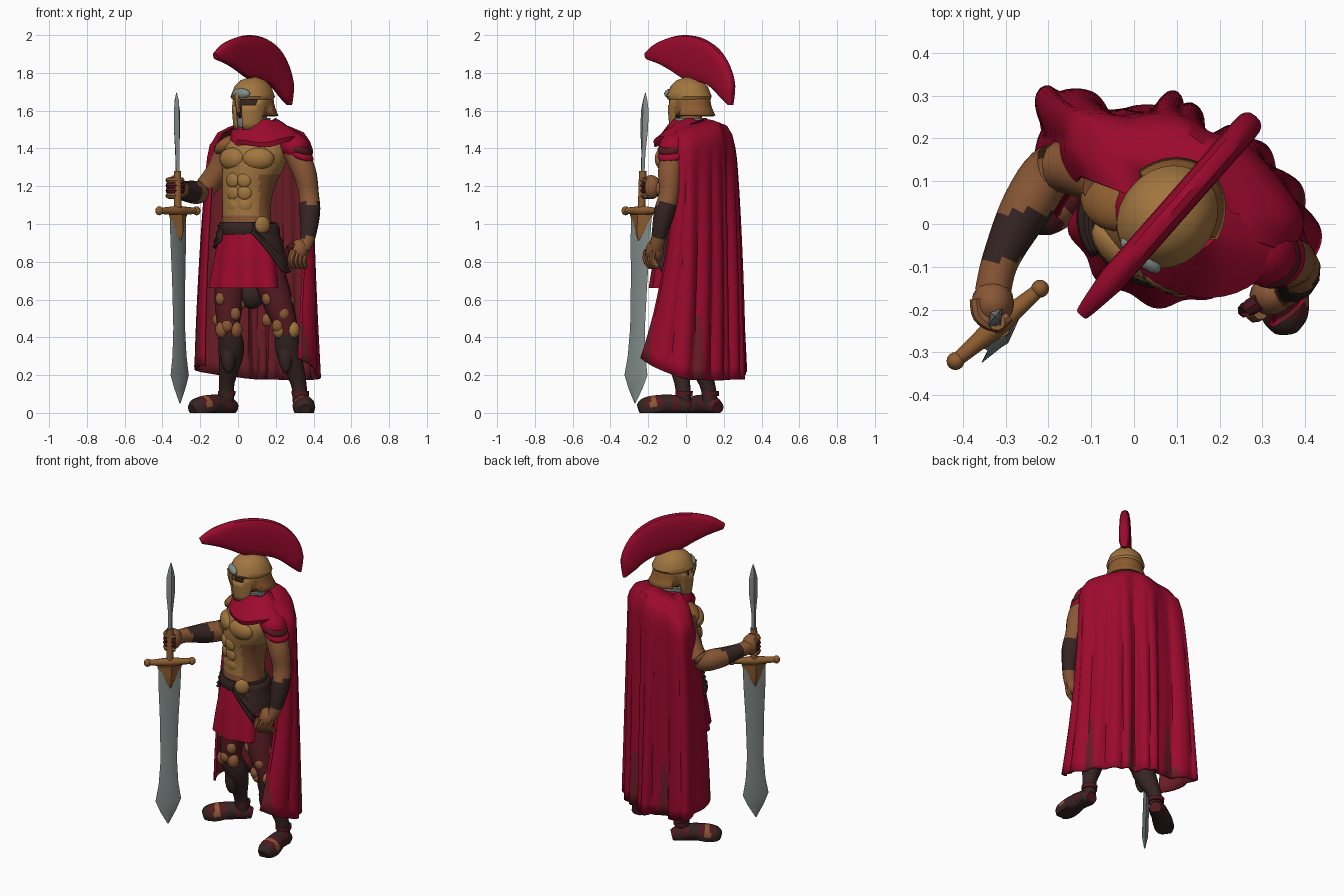
import bpy, bmesh
from math import sin, cos, pi, radians, atan2, copysign
from mathutils import Vector as V, Matrix

if "Cube" in bpy.data.objects:
    bpy.data.objects.remove(bpy.data.objects["Cube"])

def material(name, *rgb):
    m = bpy.data.materials.new(name)
    m.use_nodes = True
    m.diffuse_color = m.node_tree.nodes["Principled BSDF"].inputs["Base Color"].default_value = (*rgb, 1)
    return m

CRIMSON = material("crimson cloth", .33, .003, .026)
LINING = material("lining red", .15, .012, .02)
MAROON = material("maroon", .085, .01, .014)
GOLD = material("old gold", .36, .18, .05)
SKIN = material("tan skin", .25, .095, .035)
LEATHER = material("dark leather", .035, .018, .016)
STEEL = material("steel", .23, .27, .26)
BRONZE = material("bronze", .27, .11, .03)

def finish(name, bm, mats, rule=None):
    me = bpy.data.meshes.new(name)
    bm.to_mesh(me)
    for m in mats:
        me.materials.append(m)
    for p in me.polygons:
        p.material_index = rule(p.center) if rule else 0
    ob = bpy.data.objects.new(name, me)
    bpy.context.collection.objects.link(ob)
    return ob

def spline(pts, n):
    """Catmull-Rom curve through points of any dimension."""
    p = [V(q) for q in (pts[0], *pts, pts[-1])]
    return [b + (c - a) * (t / 2) + (a * 2 - b * 5 + c * 4 - d) * (t * t / 2) + (b * 3 - a - c * 3 + d) * (t ** 3 / 2)
            for a, b, c, d in zip(p, p[1:], p[2:], p[3:]) for t in (k / n for k in range(n))] + [p[-1]]

def around(n):
    return [k * 2 * pi / n for k in range(n)]

def loft(name, rows, *mats, closed=True, caps=True, rule=None, recalc=True):
    bm = bmesh.new()
    vs = [[bm.verts.new(p) for p in r] for r in rows]
    n = len(rows[0])
    for a, b in zip(vs, vs[1:]):
        for i in range(n if closed else n - 1):
            bm.faces.new((a[i], a[(i + 1) % n], b[(i + 1) % n], b[i]))
    if closed and caps:
        bm.faces.new(vs[0])
        bm.faces.new(vs[-1])
    if recalc:
        bmesh.ops.recalc_face_normals(bm, faces=bm.faces)
    return finish(name, bm, mats, rule)

def tube(name, stations, *mats, n=12, sub=4, rule=None):
    """Round limb through (x, y, z, radius) stations, never below the floor."""
    st, rows = spline(stations, sub), []
    for i, s in enumerate(st):
        t = (st[min(i + 1, len(st) - 1)].xyz - st[max(i - 1, 0)].xyz).normalized()
        side = t.cross(V((.31, .95, 0)) if abs(t.z) > .7 else V((0, 0, 1))).normalized()
        ring = [s.xyz + (side * cos(a) + side.cross(t) * sin(a)) * s.w for a in around(n)]
        rows.append([V((p.x, p.y, max(p.z, 0))) for p in ring])
    return loft(name, rows, *mats, rule=rule)

def ball(name, loc, size, mat, turn=0, tilt=0):
    bm = bmesh.new()
    bmesh.ops.create_uvsphere(bm, u_segments=16, v_segments=10, radius=1)
    bm.transform(Matrix.Translation(loc) @ Matrix.Rotation(radians(turn), 4, 'Z')
                 @ Matrix.Rotation(radians(tilt), 4, 'Y') @ Matrix.Diagonal((*size, 1)))
    finish(name, bm, [mat])

# body frame: BX runs to the figure's left, BY to its back
BX, BY, TURN = V((.91, -.41, 0)), V((.41, .91, 0)), -24

def oval(cx, cy, z, rx, ry, n=48, wave=0):
    return [V((cx, cy, z)) + (BX * rx * cos(a) + BY * ry * sin(a)) * (1 + wave * sin(a * 9)) for a in around(n)]

# torso armour
torso = spline([(.05, -.01, .95, .14, .12), (.045, -.005, 1.08, .13, .118), (.055, 0, 1.2, .144, .126),
                (.085, 0, 1.32, .172, .142), (.092, .01, 1.41, .17, .13), (.09, .025, 1.5, .11, .09)], 4)
loft("torso", [oval(*r) for r in torso], GOLD, SKIN,
     rule=lambda c: int(c.z < 1.03 or c.z < 1.25 and abs((c - V((.05, 0, c.z))).dot(BX)) > .105))
for s, side in ((-1, "right"), (1, "left")):
    ball(side + "_chest_plate", V((.08, 0, 1.345)) + BX * s * .075 - BY * .098, (.086, .046, .06), GOLD, TURN + s * 18)
    for k in range(3):
        at = V((.048, -.005, 1.1 + k * .066)) + BX * s * .034 - BY * (.101 + k * .005)
        ball(side + "_abdomen_plate", at, (.04, .018, .04), GOLD, TURN + s * 14)
tube("neck", [(.09, .02, 1.42, .07), (.09, .02, 1.6, .065)], SKIN)

# belt, pleated skirt and draped sash
loft("belt", [oval(.05, -.01, z, r, r * .86) for z, r in ((.945, .152), (.96, .16), (.99, .16), (1.01, .148))], LEATHER)
ball("belt_buckle", (.13, -.145, .995), (.044, .022, .046), GOLD, 25)
loft("skirt", [oval(.055, -.01, z, r, r * .84, 90, w) for z, r, w in
               ((.99, .145, 0), (.9, .167, .02), (.78, .19, .035), (.66, .208, .05))], CRIMSON)
sash = []
for j in range(9):
    row = []
    for k in range(43):
        a = radians(-62 + k * 7)
        lift = max(0, cos(a - .12)) ** .6 * min(1, .1 + k / 8) if k < 24 else 0
        drop = (.03 + .23 * lift + .1 * max(0, -cos(a))) * j / 8
        r = .159 + .27 * drop + .006 * sin(j * 2.4)
        row.append(V((.055, -.01, 1.005 - drop)) + BX * r * cos(a) + BY * r * .86 * sin(a))
    sash.append(row)
loft("hip_sash", sash, LEATHER, closed=False).modifiers.new("thickness", 'SOLIDIFY').thickness = .014
ball("under_skirt", (.075, .01, .63), (.07, .06, .08), LEATHER)

# legs with knee guards and thigh patches, then banded sandals
legs = {"left": [(.13, -.02, .85, .085), (.2, -.06, .62, .083), (.253, -.08, .46, .062), (.268, -.05, .33, .067),
                 (.32, -.02, .16, .042), (.33, -.01, .05, .04)],
        "right": [(-.02, .02, .85, .085), (-.045, .02, .62, .08), (-.05, 0, .46, .06), (-.035, .04, .33, .068),
                  (-.06, .11, .16, .042), (-.06, .13, .05, .04)]}
feet = {"left": ((.335, .02), (.355, -.25)), "right": ((-.02, .17), (-.245, .0))}
for side, path in legs.items():
    tube(side + "_leg", path, LEATHER, MAROON, rule=lambda c: int(c.z > .42), n=16)
    knee, thigh = V(path[2][:3]), V(path[1][:3])
    for dx in (-.035, .038):
        ball(side + "_knee_guard", knee + V((dx, -.03, -.02)), (.036, .034, .045), GOLD if side == "left" else SKIN)
    for dx, dy, z in ((-.045, -.05, -.01), (.03, -.06, -.06), (-.01, -.058, -.1), (.065, -.01, -.02), (-.06, .02, -.08)):
        ball(side + "_thigh_patch", thigh + V((dx, dy, z)) + (knee - thigh) * (-z / .16) * .6, (.031, .027, .036), SKIN)
    ball(side + "_shin_plate", V(path[3][:3]) + V((-.015, -.035, -.02)), (.04, .036, .1), LEATHER)
    heel, toe = (V((*p, 0)) for p in feet[side])
    steps = [(0, .025, .035), (.15, .035, .05), (.4, .045, .052), (.7, .032, .06), (.9, .024, .052), (1, .016, .03)]
    along = (toe - heel) / (toe - heel).length_squared
    tube(side + "_sandal", [(*heel.lerp(toe, t).xy, z, r) for t, z, r in steps], LEATHER, MAROON, SKIN, sub=5,
         rule=lambda c: 0 if c.z < .025 else (1, 0, 1, 0, 0, 1, 2, 1, 0)[max(0, min(8, int((c - heel).dot(along) * 9)))])
    tube(side + "_ankle_strap", [(*path[5][:2], .09, .046), (*path[5][:2], .115, .047)], MAROON)

# left arm hanging beside the body
tube("left_arm", [(.29, -.06, 1.41, .068), (.35, -.085, 1.28, .064), (.375, -.09, 1.16, .054), (.38, -.115, 1.06, .056),
                  (.37, -.145, .93, .04), (.345, -.16, .87, .038)], SKIN, LEATHER, rule=lambda c: int(.93 < c.z < 1.11))
ball("left_palm", (.322, -.165, .86), (.052, .048, .062), SKIN, 20, 15)
for x, y in ((.28 + k * .022, -.205 + k * .012) for k in range(4)):
    tube("left_finger", [(x + .015, y, .86, .019), (x, y - .006, .81, .019), (x + .012, y + .02, .77, .014)], SKIN, n=8)
tube("left_thumb", [(.295, -.18, .89, .02), (.262, -.2, .86, .019), (.258, -.2, .825, .013)], MAROON, n=8)
ball("left_shoulder_cloth", (.3, -.065, 1.41), (.085, .08, .07), CRIMSON, TURN, 35)
for k, z in enumerate((1.4, 1.365)):
    ball("left_sleeve_band", (.325 + k * .01, -.08, z), (.07, .073, .032), (MAROON, CRIMSON)[k], TURN, 25)

# right arm reaching forward to the sword
tube("right_arm", [(-.06, .09, 1.41, .062), (-.095, .115, 1.3, .064), (-.185, .13, 1.18, .06), (-.25, .04, 1.17, .06),
                   (-.31, -.08, 1.185, .044), (-.33, -.16, 1.19, .042)], SKIN, LEATHER, sub=6,
     rule=lambda c: int(-.085 < c.y < .03 and c.x < -.18))
ball("right_shoulder_strap", (-.05, .05, 1.42), (.085, .065, .042), BRONZE, TURN, -28)
ball("right_fist", (-.33, -.185, 1.195), (.05, .055, .064), SKIN)
for k, z in enumerate((1.15, 1.177, 1.204, 1.231)):
    tube("right_finger", [(-.368, -.175, z, .016), (-.36, -.215, z, .017), (-.325, -.235, z, .017), (-.292, -.215, z, .014)],
         (SKIN, MAROON, MAROON, SKIN)[k], n=8)

# sword: double ended, slightly leaning
def axis(z):
    return V((-.307, -.27, .05)).lerp(V((-.325, -.215, 1.69)), (z - .05) / 1.64)

def blade(name, profile, mat, thick):
    wide, thin = V((.62, .78, 0)), V((-.78, .62, 0))
    loft(name, [[axis(z) + o for o in (wide * w, thin * min(thick, w), wide * -w, thin * -min(thick, w))]
                for z, w in profile], mat)

blade("sword_blade", [(.05, .003), (.13, .048), (.2, .078), (.3, .06), (.45, .05), (.7, .056), (.9, .066), (1.03, .07)], STEEL, .018)
blade("blade_collar", [(.89, .012), (.95, .042), (1.0, .056), (1.05, .078)], BRONZE, .032)
blade("upper_blade", [(1.25, .012), (1.38, .014), (1.5, .026), (1.6, .026), (1.65, .016), (1.695, .002)], STEEL, .016)
tube("sword_grip", [(*axis(z), .02) for z in (1.04, 1.15, 1.28)], BRONZE)
guard, hilt = V((.76, .65, 0)), axis(1.07)
tube("sword_guard", [(*(hilt + guard * t), .026 - abs(t) * .08) for t in (-.125, -.06, 0, .06, .125)], BRONZE)
for s in (-1, 1):
    ball("guard_knob", hilt + guard * s * .13, (.021, .021, .024), BRONZE)

# helmet: u runs to the back of the head, w to its left
def head(u, w, z):
    return V((.09 + .66 * u + .75 * w, .03 + .75 * u - .66 * w, z))

def head_ring(z, ru, rw):
    return [head(-.018 - ru * cos(a), rw * sin(a), z) for a in around(28)]

loft("helmet_dome", [head_ring(*r) for r in ((1.66, .12, .104), (1.675, .127, .111), (1.695, .118, .105),
                                             (1.73, .102, .092), (1.76, .07, .064), (1.778, .02, .02))], GOLD)
ball("face", (.075, .012, 1.62), (.088, .088, .095), LEATHER)
cheeks = []
for t in (j / 4 for j in range(5)):
    row = []
    for deg in (13 + k * 8.35 for k in range(41)):
        off, a = min(deg, 360 - deg), radians(deg)
        top, low = (1.63 if off < 55 else 1.67), (1.5 if off < 75 else 1.575)
        flare = 1 + t * t * (.24 if off > 100 else -.1)
        row.append(head(-.018 - .12 * flare * cos(a), .102 * flare * sin(a), top + (low - top) * t))
    cheeks.append(row)
loft("helmet_cheeks", cheeks, GOLD, BRONZE, closed=False,
     rule=lambda c: int((c - head(0, 0, c.z)).dot(V((.66, .75, 0))) > -.03)).modifiers.new("rim", 'SOLIDIFY').thickness = .01
tube("nose_guard", [(*head(-.138, 0, 1.69), .02), (*head(-.14, 0, 1.64), .014), (*head(-.13, 0, 1.59), .01)], GOLD, n=6)
ball("brow_plate", head(-.126, .012, 1.69), (.06, .024, .028), STEEL, -41)
loft("throat_guard", [head_ring(z, r, r * .9) for z, r in ((1.505, .085), (1.53, .1), (1.56, .1))], STEEL)

# crest: fan of rounded sections between an inner and an outer arc
outer = spline([(-.325, 1.905), (-.25, 1.955), (-.14, 1.99), (-.03, 2.0), (.09, 1.98), (.19, 1.925), (.26, 1.84),
                (.295, 1.74), (.285, 1.63)], 4)
inner = spline([(-.31, 1.87), (-.22, 1.845), (-.14, 1.81), (-.06, 1.77), (.03, 1.755), (.1, 1.74), (.16, 1.71),
                (.21, 1.67), (.265, 1.63)], 4)
crest = []
for i, (o, n) in enumerate(zip(outer, inner)):
    m, h = (o + n) / 2, (o - n) / 2
    w = .032 * min(1, .5 + i / 10, .5 + (len(outer) - 1 - i) / 8)
    turns = [[copysign(abs(f(a)) ** .7, f(a)) for f in (cos, sin)] for a in around(16)]
    crest.append([head(m.x + h.x * c, w * s, m.y + h.y * c) for c, s in turns])
loft("helmet_crest", crest, CRIMSON)

# cape: shoulder line lofted to a deeply folded hem
shoulder = spline([(-.125, .11), (-.15, .18), (-.13, .25), (-.08, .258), (-.01, .25), (.06, .258), (.12, .25), (.18, .215),
                   (.24, .2), (.29, .16), (.335, .11), (.385, .04), (.395, -.01), (.365, -.07)], 8)
hem = spline([(-.195, .01, .25), (-.23, .2, .24), (-.205, .32, .22), (-.1, .3, .2), (-.01, .265, .19), (.07, .3, .18),
              (.13, .29, .18), (.175, .22, .18), (.25, .22, .18), (.315, .165, .18), (.38, .09, .19), (.425, 0, .2),
              (.42, -.12, .25), (.335, -.25, .33)], 8)
mid, last, cape = V((.1, .025)), len(hem) - 1, []
for f, z in ((.36, 1.56), (.62, 1.55), (.84, 1.535), (.95, 1.495)):
    cape.append([(*(mid + (p - mid) * f), z - .22 * f * abs((p - mid).dot(BX.xy))) for p in shoulder])
for t in (j / 18 for j in range(19)):
    row = []
    for i, (a, b) in enumerate(zip(shoulder, hem)):
        s = i / last
        d = hem[min(i + 1, last)] - hem[max(i - 1, 0)]
        fold = abs(sin(s * pi * 11 + .4 * sin(t * 3))) * 2 - 1.2
        p = a.lerp(b.xy, t ** (.6 + 1.5 * s ** 4)) + V((-d.y, d.x)).normalized() * .013 * t ** .5 * fold
        row.append((*p, 1.42 - .04 * s ** 4 + (b.z - 1.42) * t))
    cape.append(row)
cloth = loft("cape", cape, CRIMSON, LINING, closed=False, recalc=False,
             rule=lambda c: int(c.z < .5 and sin(atan2(c.y, c.x - .1) * 7) > .6 + c.z * .7))
shell = cloth.modifiers.new("thickness", 'SOLIDIFY')
shell.thickness, shell.offset, shell.material_offset = .014, -1, 1

# cowl folded around the neck, dipping at the front and spreading over the left shoulder
folds = ((.07, 1.54, 0, 0), (.09, 1.555, .01, 0), (.115, 1.535, .02, .01), (.15, 1.508, .035, .025),
         (.182, 1.475, .04, .045), (.175, 1.45, .04, .045))
loft("neck_cowl", [[V((.105, .015, z + dip * min(0, sin(a)) + .007 * sin(a * 5 + r * 60)))
                    + BX * (shift + r * 1.08 * cos(a)) + BY * r * .9 * sin(a) for a in around(36)]
                   for r, z, dip, shift in folds], CRIMSON, caps=False)

# smooth shading with sharp edges kept
for ob in bpy.data.objects:
    if ob.type == 'MESH':
        ob.select_set(True)
        bpy.context.view_layer.objects.active = ob
bpy.ops.object.shade_smooth_by_angle(angle=radians(42))
